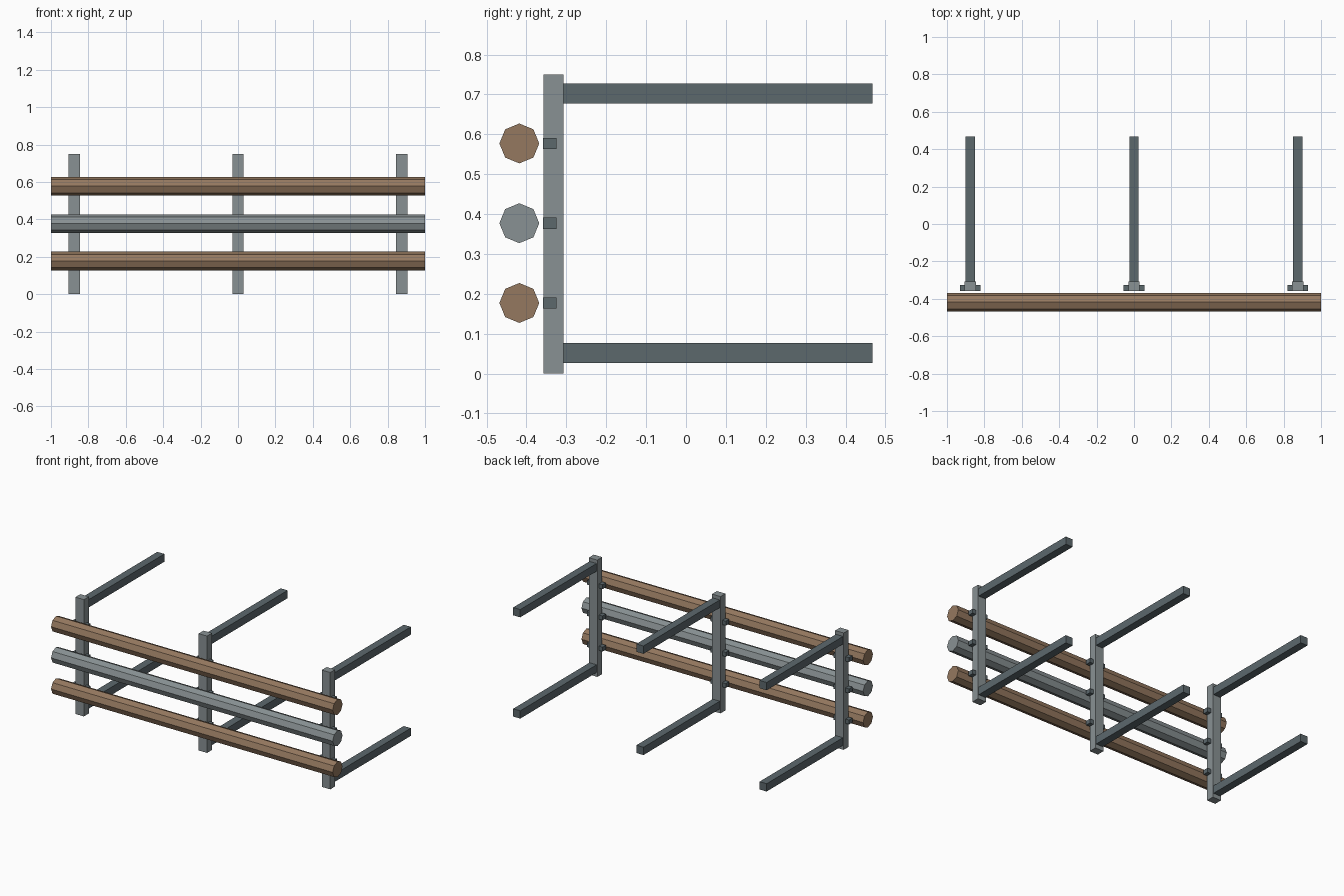
import bpy
import math

cube = bpy.data.objects.get("Cube")
if cube:
    bpy.data.objects.remove(cube, do_unlink=True)


def make_material(name, rgb):
    mat = bpy.data.materials.new(name)
    mat.use_nodes = True
    color = (*rgb, 1)
    mat.diffuse_color = color
    mat.node_tree.nodes["Principled BSDF"].inputs["Base Color"].default_value = color
    return mat


brown = make_material("brown rust", (0.30, 0.19, 0.115))
light_grey = make_material("light grey metal", (0.25, 0.285, 0.295))
dark_grey = make_material("dark grey metal", (0.107, 0.138, 0.152))


def box(name, center, size, mat):
    bpy.ops.mesh.primitive_cube_add(size=1, location=center)
    ob = bpy.context.object
    ob.name = name
    ob.scale = size
    bpy.ops.object.transform_apply(location=False, rotation=False, scale=True)
    ob.data.materials.append(mat)


def pipe(name, z, mat):
    # Eight-sided pipe along x with a corner pointing straight up
    bpy.ops.mesh.primitive_cylinder_add(vertices=8, radius=0.05, depth=2,
                                        location=(0, -0.418, z),
                                        rotation=(0, math.pi / 2, 0))
    ob = bpy.context.object
    ob.name = name
    ob.data.materials.append(mat)


# Horizontal pipes
pipe_heights = {"lower": 0.177, "middle": 0.377, "upper": 0.577}
for level, z in pipe_heights.items():
    pipe(level + "_pipe", z, light_grey if level == "middle" else brown)

# Three supports: post, two wall arms and a clamp behind each pipe
for side, x in (("right", -0.875), ("centre", 0), ("left", 0.875)):
    box(side + "_post", (x, -0.332, 0.375), (0.06, 0.05, 0.75), light_grey)
    for level, z in (("lower", 0.052), ("upper", 0.702)):
        box(f"{side}_{level}_arm", (x, 0.08, z), (0.05, 0.775, 0.05), dark_grey)
    for level, z in pipe_heights.items():
        box(f"{side}_{level}_clamp", (x, -0.342, z), (0.11, 0.034, 0.028), dark_grey)
